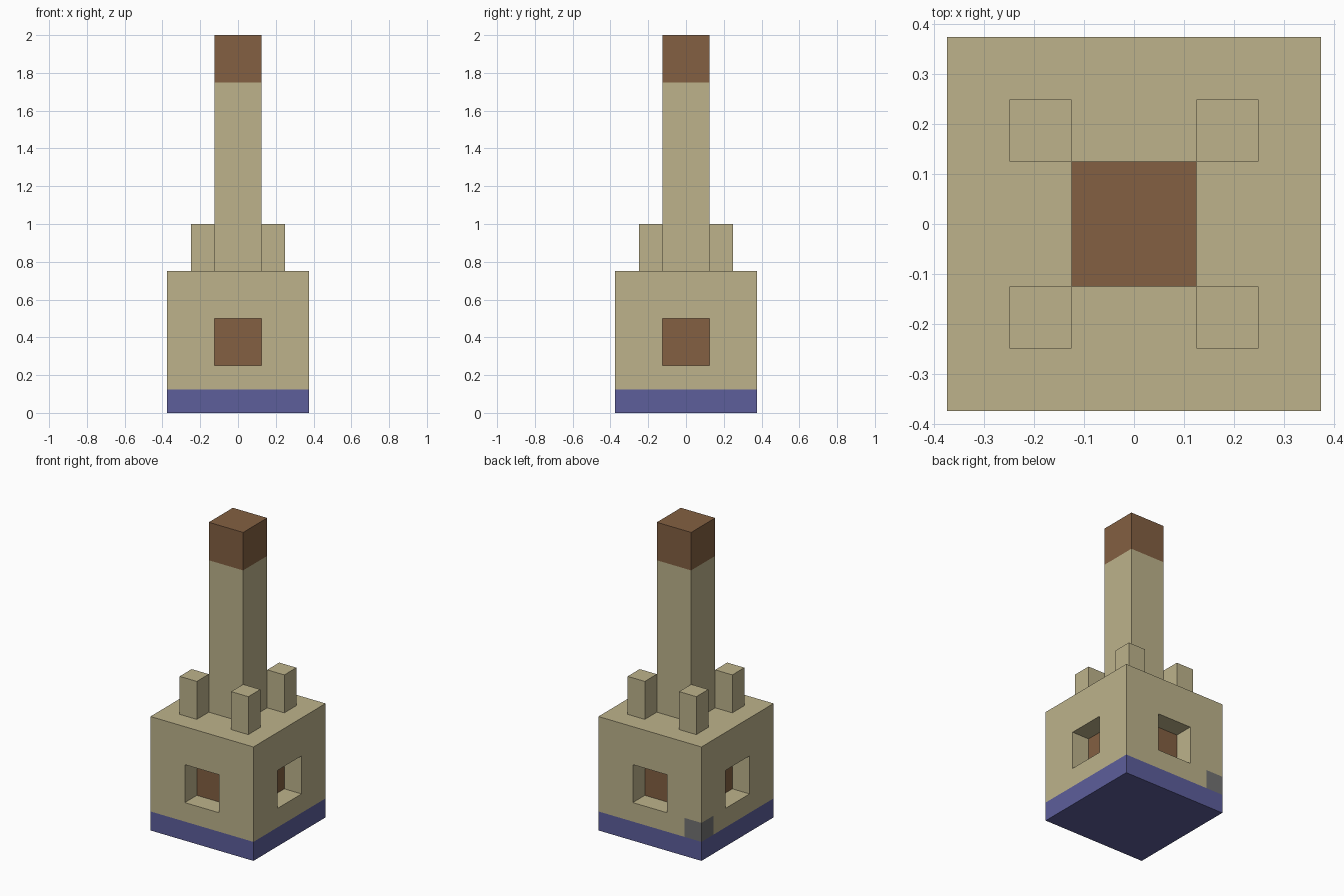
import bpy, bmesh
from mathutils import Vector

old = bpy.data.objects.get("Cube")
if old:
    bpy.data.objects.remove(old, do_unlink=True)

U = 0.125  # building module


def make_material(name, rgb):
    mat = bpy.data.materials.new(name)
    mat.use_nodes = True
    mat.diffuse_color = (*rgb, 1)
    mat.node_tree.nodes["Principled BSDF"].inputs["Base Color"].default_value = (*rgb, 1)
    return mat


sand = make_material("sandstone", (0.51, 0.45, 0.26))
brown = make_material("brown", (0.227, 0.117, 0.054))
blue = make_material("blue", (0.109, 0.112, 0.33))
grey = make_material("grey", (0.17, 0.17, 0.17))


def finish(name, bm, mats):
    mesh = bpy.data.meshes.new(name)
    bm.to_mesh(mesh)
    bm.free()
    for mat in mats:
        mesh.materials.append(mat)
    obj = bpy.data.objects.new(name, mesh)
    bpy.context.collection.objects.link(obj)
    return obj


def cuboid(size, base):
    """Box of the given size standing on the base point."""
    bm = bmesh.new()
    bmesh.ops.create_cube(bm, size=1)
    bmesh.ops.scale(bm, vec=size, verts=bm.verts)
    bmesh.ops.translate(bm, vec=Vector(base) + Vector((0, 0, size[2] / 2)), verts=bm.verts)
    return bm


# Main block: a module grid gives the plinth band, window openings and corner patch
bm = cuboid((6 * U, 6 * U, 6 * U), (0, 0, 0))
bmesh.ops.subdivide_edges(bm, edges=bm.edges[:], cuts=5, use_grid_fill=True)
bm.normal_update()
for f in bm.faces:
    c = f.calc_center_median()
    if c.z < U:
        f.material_index = 2
    elif c.z < 2 * U and c.x < -2 * U and c.y > 2 * U:
        f.material_index = 3

# Recessed windows on all four sides
for side in (Vector((1, 0, 0)), Vector((-1, 0, 0)), Vector((0, 1, 0)), Vector((0, -1, 0))):
    panes = []
    for f in bm.faces:
        c = f.calc_center_median()
        on_wall = f.normal.dot(side) > 0.9 and c.dot(side) > 2.9 * U
        if on_wall and 2 * U < c.z < 4 * U and min(abs(c.x), abs(c.y)) < U:
            panes.append(f)
    bmesh.ops.inset_region(bm, faces=panes, thickness=0, depth=0)
    verts = list({v for f in panes for v in f.verts})
    bmesh.ops.translate(bm, vec=-side * U, verts=verts)
    for f in panes:
        f.material_index = 1
    bm.normal_update()
finish("main_block", bm, (sand, brown, blue, grey))

# Tower and its cap
finish("tower_shaft", cuboid((2 * U, 2 * U, 8 * U), (0, 0, 6 * U)), [sand])
finish("tower_cap", cuboid((2 * U, 2 * U, 2 * U), (0, 0, 14 * U)), [brown])

# Four roof posts
for x, x_name in ((1, "left"), (-1, "right")):
    for y, y_name in ((-1, "front"), (1, "back")):
        finish(f"roof_post_{y_name}_{x_name}",
               cuboid((U, U, 2 * U), (1.5 * U * x, 1.5 * U * y, 6 * U)), [sand])
